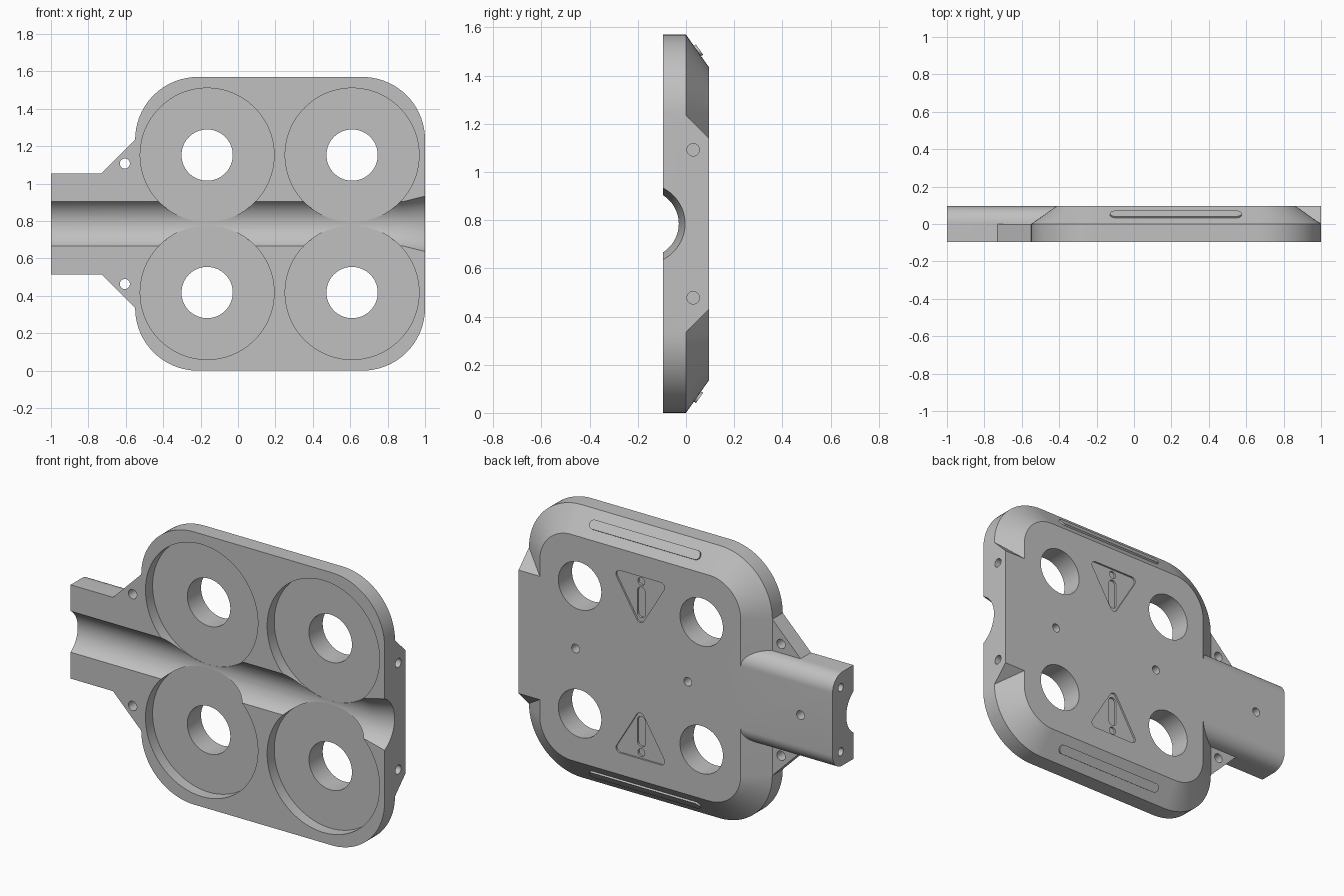
import bpy, bmesh, math

if "Cube" in bpy.data.objects:
    bpy.data.objects.remove(bpy.data.objects["Cube"])

MID = 0.785                  # height of the symmetry line; parts are drawn around it
FRONT, STEP, BACK = -0.095, 0.0, 0.095

grey = bpy.data.materials.new("plain grey")
grey.use_nodes = True
grey.diffuse_color = (0.53, 0.53, 0.53, 1)
grey.node_tree.nodes["Principled BSDF"].inputs["Base Color"].default_value = grey.diffuse_color


def loft(name, rings):
    """Closed solid through equal rings of points."""
    bm = bmesh.new()
    loops = [[bm.verts.new(p) for p in ring] for ring in rings]
    n = len(loops[0])
    for a, b in zip(loops, loops[1:]):
        for i in range(n):
            j = (i + 1) % n
            bm.faces.new((a[i], a[j], b[j], b[i]))
    bm.faces.new(loops[0])
    bm.faces.new(loops[-1])
    bmesh.ops.recalc_face_normals(bm, faces=bm.faces)
    mesh = bpy.data.meshes.new(name)
    bm.to_mesh(mesh)
    bm.free()
    mesh.materials.append(grey)
    obj = bpy.data.objects.new(name, mesh)
    obj.location.z = MID
    bpy.context.collection.objects.link(obj)
    return obj


def rounded(centres, r, full=72):
    """Outline around counter-clockwise centres: circle, slot or rounded polygon."""
    n, pts = len(centres), []
    if n == 1:
        cx, cy = centres[0]
        return [(cx + r * math.cos(k * math.tau / full), cy + r * math.sin(k * math.tau / full))
                for k in range(full)]
    for i, (cx, cy) in enumerate(centres):
        px, py = centres[i - 1]
        nx, ny = centres[(i + 1) % n]
        start = math.atan2(cy - py, cx - px) - math.pi / 2
        sweep = (math.atan2(ny - cy, nx - cx) - math.pi / 2 - start) % math.tau
        steps = math.ceil(sweep / math.tau * full)
        for k in range(steps + 1):
            a = start + sweep * k / steps
            pts.append((cx + r * math.cos(a), cy + r * math.sin(a)))
    return pts


def along_y(name, outline, y0, y1):
    return loft(name, [[(u, y, v) for u, v in outline] for y in (y0, y1)])


def along_x(name, outline, x0, x1):
    return loft(name, [[(x, u, v) for u, v in outline] for x in (x0, x1)])


def combine(body, tool, operation):
    mod = body.modifiers.new("combine", "BOOLEAN")
    mod.operation, mod.solver, mod.object = operation, "EXACT", tool
    bpy.context.view_layer.update()
    graph = bpy.context.evaluated_depsgraph_get()
    mesh = bpy.data.meshes.new_from_object(body.evaluated_get(graph))
    body.modifiers.clear()
    body.data = mesh
    bpy.data.objects.remove(tool)


# Rounded plate with a wide chamfer towards the back
corners = [(-0.215, -0.45), (0.665, -0.45), (0.665, 0.45), (-0.215, 0.45)]
plate = loft("plate", [[(u, y, v) for u, v in rounded(corners, r)]
                       for y, r in ((FRONT, 0.335), (STEP, 0.335), (BACK, 0.2))])

# Full-depth end block, handle with rounded back edges, triangular gussets
block = [(-0.05, -0.3), (STEP, -0.45), (BACK, -0.355), (BACK, 0.355), (STEP, 0.45), (-0.05, 0.3)]
combine(plate, along_x("end_block", block, 0.7, 1.0), "UNION")

arc = [(0.005 + 0.09 * math.sin(a), 0.18 + 0.09 * math.cos(a))
       for a in (k * math.pi / 24 for k in range(13))]
profile = [(FRONT, 0.27)] + arc
profile += [(y, -z) for y, z in reversed(profile)]
combine(plate, along_x("handle", profile, -1.0, -0.3), "UNION")

for s in (1, -1):
    gusset = [(-0.73, 0.27 * s), (-0.73, 0.2 * s), (-0.4, 0.2 * s), (-0.4, 0.4 * s), (-0.55, 0.45 * s)]
    combine(plate, along_y("gusset", gusset, FRONT, STEP), "UNION")

# Rounded channel across the front, flared at the end
cutters = [loft("channel", [[(x, y, z) for y, z in rounded([(-0.17, 0)], r, 96)]
                            for x, r in ((-1.1, 0.14), (0.88, 0.14), (1.0, 0.166), (1.1, 0.188))])]

# Round pockets with through holes
for x in (-0.165, 0.61):
    for z in (-0.3675, 0.3675):
        cutters.append(along_y("pocket", rounded([(x, z)], 0.358, 96), -0.2, -0.03))
        cutters.append(along_y("pocket_hole", rounded([(x, z)], 0.137), -0.2, 0.2))

# Small screw holes in the ends, gussets and back
for s in (1, -1):
    cutters.append(along_x("end_hole", rounded([(0.03, 0.307 * s)], 0.026, 24), 0.93, 1.1))
    cutters.append(along_x("handle_hole", rounded([(0.02, 0.185 * s)], 0.023, 24), -1.1, -0.93))
    cutters.append(along_y("gusset_hole", rounded([(-0.605, 0.322 * s)], 0.027, 24), -0.2, 0.2))
for x in (-0.796, -0.078, 0.637):
    cutters.append(along_y("back_hole", rounded([(x, 0)], 0.025, 24), 0.04, 0.2))

# Engraved warning triangles with an exclamation mark
for s in (1, -1):
    tri = [(0.225, 0.285 * s), (0.355, 0.5 * s), (0.095, 0.5 * s)][::s]
    cutters.append(along_y("triangle", rounded(tri, 0.025, 36), BACK - 0.01, 0.2))
    stroke = rounded([(0.225, 0.31 * s), (0.225, 0.435 * s)], 0.025, 36)
    cutters.append(along_y("mark_stroke", stroke, BACK - 0.022, 0.2))
    cutters.append(along_y("mark_dot", rounded([(0.225, 0.493 * s)], 0.022, 24), BACK - 0.022, 0.2))

for cutter in cutters:
    combine(plate, cutter, "DIFFERENCE")

# Raised ribs lying on the top and bottom chamfers
parts = [plate]
slot = rounded([(-0.102, 0), (0.55, 0)], 0.026, 36)
for s, side in ((1, "top"), (-1, "bottom")):
    parts.append(loft(side + "_rib", [
        [(x, 0.048 + 0.576 * t + 0.818 * d, s * (0.717 - 0.818 * t + 0.576 * d)) for x, t in slot]
        for d in (-0.02, 0.01)]))

bpy.ops.object.select_all(action="DESELECT")
for part in parts:
    part.select_set(True)
bpy.context.view_layer.objects.active = plate
bpy.ops.object.shade_smooth_by_angle(angle=math.radians(30))
